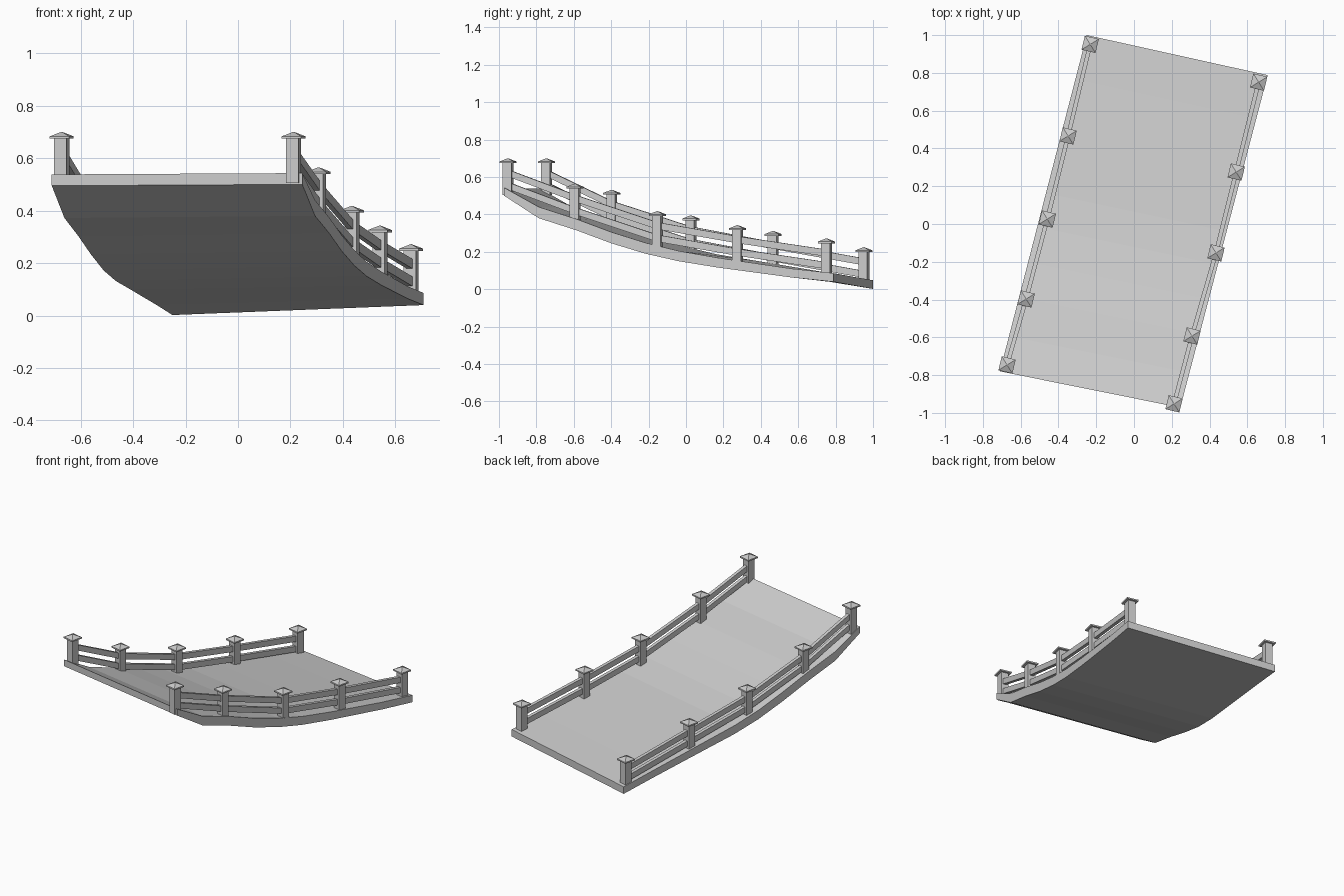
import bpy, bmesh, math
from mathutils import Vector, Matrix

if "Cube" in bpy.data.objects:
    bpy.data.objects.remove(bpy.data.objects["Cube"])

YAW = math.radians(-13.5)


def make_object(name, bm):
    bmesh.ops.recalc_face_normals(bm, faces=bm.faces)
    me = bpy.data.meshes.new(name)
    bm.to_mesh(me)
    bm.free()
    ob = bpy.data.objects.new(name, me)
    bpy.context.collection.objects.link(ob)
    return ob


def loft(bm, rings):
    # skin a list of four-point rings and close both ends
    vr = [[bm.verts.new(p) for p in r] for r in rings]
    for a, b in zip(vr, vr[1:]):
        for i in range(4):
            j = (i + 1) % 4
            bm.faces.new((a[i], a[j], b[j], b[i]))
    bm.faces.new(vr[0][::-1])
    bm.faces.new(vr[-1])


# deck: curved slab; stations are (t, left bottom z, right bottom z, thickness)
stations = [
    (0, .495, .50, .043), (.105, .372, .38, .06), (.22, .303, .315, .06),
    (.325, .233, .246, .06), (.43, .172, .19, .058), (.53, .132, .15, .055),
    (.65, .10, .116, .052), (.87, .04, .064, .047), (1, .002, .04, .046)]
FL, BL = Vector((-.71, -.78, 0)), Vector((-.25, 1.0, 0))
FR, BR = Vector((.245, -.972, 0)), Vector((.708, .788, 0))
rings = []
for t, zl, zr, th in stations:
    l, r = FL.lerp(BL, t), FR.lerp(BR, t)
    rings.append([(l.x, l.y, zl), (r.x, r.y, zr),
                  (r.x, r.y, zr + th), (l.x, l.y, zl + th)])
bm = bmesh.new()
loft(bm, rings)
make_object("deck", bm)

# post apex positions from front to back on each side
sides = {
    "left": [(-.672, -.746, .70), (-.571, -.397, .532), (-.459, .026, .395),
             (-.349, .466, .312), (-.232, .951, .225)],
    "right": [(.212, -.952, .70), (.307, -.593, .565), (.434, -.153, .418),
              (.541, .275, .343), (.66, .751, .272)]}


def square(w, z, at):
    h = w / 2
    rot = Matrix.Rotation(YAW, 3, 'Z')
    return [Vector(at) + rot @ Vector((x, y, z))
            for x, y in ((-h, -h), (h, -h), (h, h), (-h, h))]


def post(name, at):
    # square shaft topped with a low pyramid cap
    bm = bmesh.new()
    loft(bm, [square(.048, -.195, at), square(.048, -.02, at)])
    loft(bm, [square(.076, -.026, at), square(.076, -.017, at),
              square(.004, 0, at)])
    make_object(name, bm)


def rail(name, a, b, drop, thick=.022, height=.037):
    # sloping board between two posts
    a, b = Vector(a), Vector(b)
    d = (b - a).xy.normalized()
    n = Vector((d.y, -d.x, 0)) * thick / 2
    up = Vector((0, 0, height / 2))
    bm = bmesh.new()
    loft(bm, [[c - n - up, c + n - up, c + n + up, c - n + up]
              for c in (a - Vector((0, 0, drop)), b - Vector((0, 0, drop)))])
    make_object(name, bm)


for side, tops in sides.items():
    for i, p in enumerate(tops):
        post(f"{side}_post_{i + 1}", p)
    for i, (a, b) in enumerate(zip(tops, tops[1:])):
        rail(f"{side}_upper_rail_{i + 1}", a, b, .078)
        rail(f"{side}_lower_rail_{i + 1}", a, b, .145)
